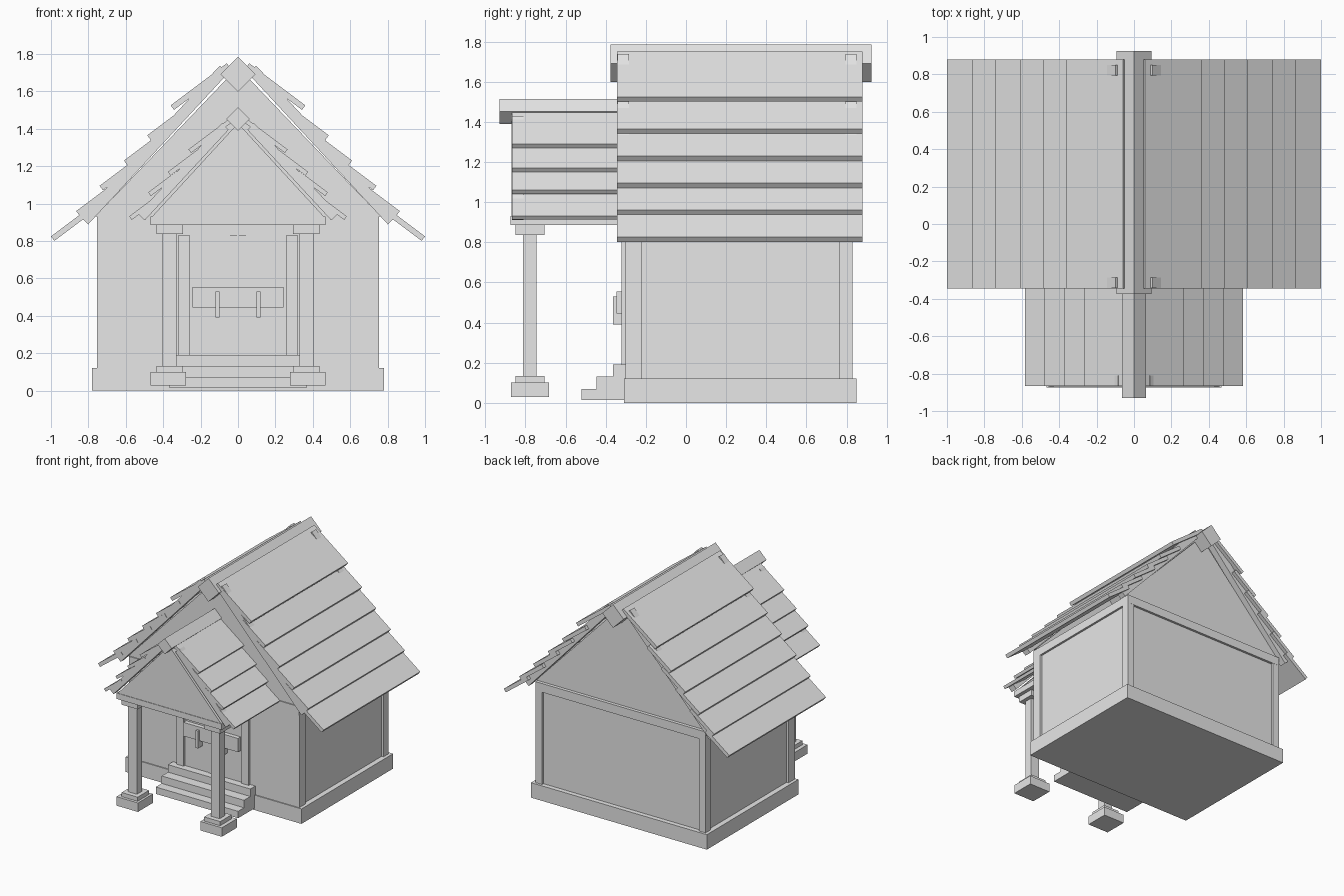
import bpy
from math import cos, sin, atan2, pi
from mathutils import Vector

cube = bpy.data.objects.get("Cube")
if cube:
    bpy.data.objects.remove(cube, do_unlink=True)

# Single plain material
GREY = (0.8, 0.8, 0.8, 1.0)
mat = bpy.data.materials.new("plain_grey")
mat.use_nodes = True
mat.diffuse_color = GREY
mat.node_tree.nodes["Principled BSDF"].inputs["Base Color"].default_value = GREY


def extrude(name, profile, a, b, axis="y"):
    """Sweep a closed profile along y (points are x, z) or x (points are y, z)."""
    def place(p, t):
        return (p[0], t, p[1]) if axis == "y" else (t, p[0], p[1])
    n = len(profile)
    verts = [place(p, t) for t in (a, b) for p in profile]
    faces = [tuple(range(n)), tuple(range(2 * n - 1, n - 1, -1))]
    faces += [(i, i + n, (i + 1) % n + n, (i + 1) % n) for i in range(n)]
    mesh = bpy.data.meshes.new(name)
    mesh.from_pydata(verts, [], faces)
    area = sum(p[0] * q[1] - q[0] * p[1] for p, q in zip(profile, profile[1:] + profile[:1]))
    if (area > 0) == (axis == "x"):
        mesh.flip_normals()
    mesh.materials.append(mat)
    obj = bpy.data.objects.new(name, mesh)
    bpy.context.collection.objects.link(obj)
    return obj


def box(name, x, y, z):
    return extrude(name, [(x[0], z[0]), (x[1], z[0]), (x[1], z[1]), (x[0], z[1])], *y)


def both(name, make):
    """Build a part on each side."""
    for side, s in (("left", 1), ("right", -1)):
        make(side + "_" + name, s)


def mirrored_box(name, x, y, z):
    both(name, lambda n, s: box(n, (s * x[0], s * x[1]) if s > 0 else (-x[1], -x[0]), y, z))


def board(name, corner, angle, length, thick, y):
    """Sloping board on both sides; corner is the upper point of its low end."""
    c = Vector(corner)
    up = Vector((-cos(angle), sin(angle))) * length
    down = Vector((-sin(angle), -cos(angle))) * thick
    pts = [c, c + up, c + up + down, c + down]
    both(name, lambda n, s: extrude(n, [(s * p.x, p.y) for p in pts], *y))


def ridge(name, z, r, y):
    extrude(name, [(0, z - r), (r, z), (0, z + r), (-r, z)], *y)


# House base, walls, corner posts and top beams
box("foundation", (-0.78, 0.78), (-0.31, 0.85), (0, 0.12))
box("house_walls", (-0.738, 0.738), (-0.298, 0.812), (0.12, 0.93))
for end, y in (("front", (-0.302, -0.22)), ("back", (0.765, 0.83))):
    mirrored_box(end + "_corner_post", (0.695, 0.755), y, (0.12, 0.86))
box("front_wall_infill", (-0.7, 0.7), (-0.302, -0.25), (0.12, 0.86))
box("front_top_beam", (-0.755, 0.755), (-0.303, -0.23), (0.86, 0.93))
box("back_top_beam", (-0.755, 0.755), (0.765, 0.831), (0.86, 0.93))
mirrored_box("side_top_beam", (0.68, 0.755), (-0.23, 0.765), (0.86, 0.93))

# Main gables, rafters, lapped roof boards and ridge
gable = [(-0.765, 0.93), (0.765, 0.93), (0, 1.73)]
extrude("front_gable", gable, -0.295, -0.255)
extrude("back_gable", gable, 0.77, 0.805)
PITCH = atan2(1.08, 1)
for end, y in (("front", (-0.342, -0.285)), ("back", (0.795, 0.85))):
    board(end + "_rafter", (0.845, 0.93), PITCH, 1.1, 0.06, y)
LAP = atan2(0.75, 1)
main_rows = [(1.0, 0.825), (0.865, 0.96), (0.74, 1.095),
             (0.61, 1.23), (0.485, 1.365), (0.36, 1.525)]
for i, corner in enumerate(main_rows):
    length = 0.375 if i == len(main_rows) - 1 else 0.25
    board(f"roof_board_{i + 1}", corner, LAP, length, 0.03, (-0.345, 0.88))
ridge("main_ridge_beam", 1.692, 0.094, (-0.375, 0.925))

# Porch roof
extrude("porch_gable", [(-0.46, 0.93), (0.46, 0.93), (0, 1.43)], -0.87, -0.83)
board("porch_rafter", (0.535, 0.945), PITCH, 0.66, 0.05, (-0.866, -0.81))
porch_rows = [(0.582, 0.932), (0.48, 1.06), (0.375, 1.17), (0.265, 1.29)]
for i, corner in enumerate(porch_rows):
    length = 0.27 if i == len(porch_rows) - 1 else 0.19
    board(f"porch_roof_board_{i + 1}", corner, LAP, length, 0.024, (-0.867, -0.3))
ridge("porch_ridge_beam", 1.452, 0.063, (-0.93, -0.29))
box("porch_front_beam", (-0.467, 0.467), (-0.874, -0.7), (0.885, 0.932))
mirrored_box("porch_side_beam", (0.27, 0.467), (-0.7, -0.3), (0.885, 0.932))

# Porch columns
mirrored_box("column_capital", (0.295, 0.437), (-0.85, -0.706), (0.837, 0.885))
mirrored_box("column_shaft", (0.328, 0.406), (-0.812, -0.745), (0.13, 0.84))
mirrored_box("column_collar", (0.295, 0.437), (-0.85, -0.706), (0.1, 0.133))
mirrored_box("column_footing", (0.277, 0.467), (-0.872, -0.682), (0.028, 0.1))

# Entrance steps
extrude("entrance_steps", [(-0.52, 0.015), (-0.52, 0.07), (-0.445, 0.07), (-0.445, 0.13),
                           (-0.365, 0.13), (-0.365, 0.19), (-0.295, 0.19), (-0.295, 0.015)],
        -0.365, 0.365, "x")

# Double door with frame and locking bar
mirrored_box("door_frame_post", (0.257, 0.32), (-0.322, -0.29), (0.19, 0.83))
mirrored_box("door_leaf", (0.004, 0.257), (-0.306, -0.29), (0.19, 0.83))
mirrored_box("door_centre_stile", (0.006, 0.043), (-0.312, -0.29), (0.19, 0.83))
box("door_bar", (-0.242, 0.242), (-0.346, -0.312), (0.445, 0.555))
hook = [(-0.3, 0.39), (-0.365, 0.39), (-0.365, 0.53), (-0.346, 0.53), (-0.346, 0.445), (-0.3, 0.445)]
both("bar_hook", lambda n, s: extrude(n, hook, s * 0.11 - 0.01, s * 0.11 + 0.01, "x"))
